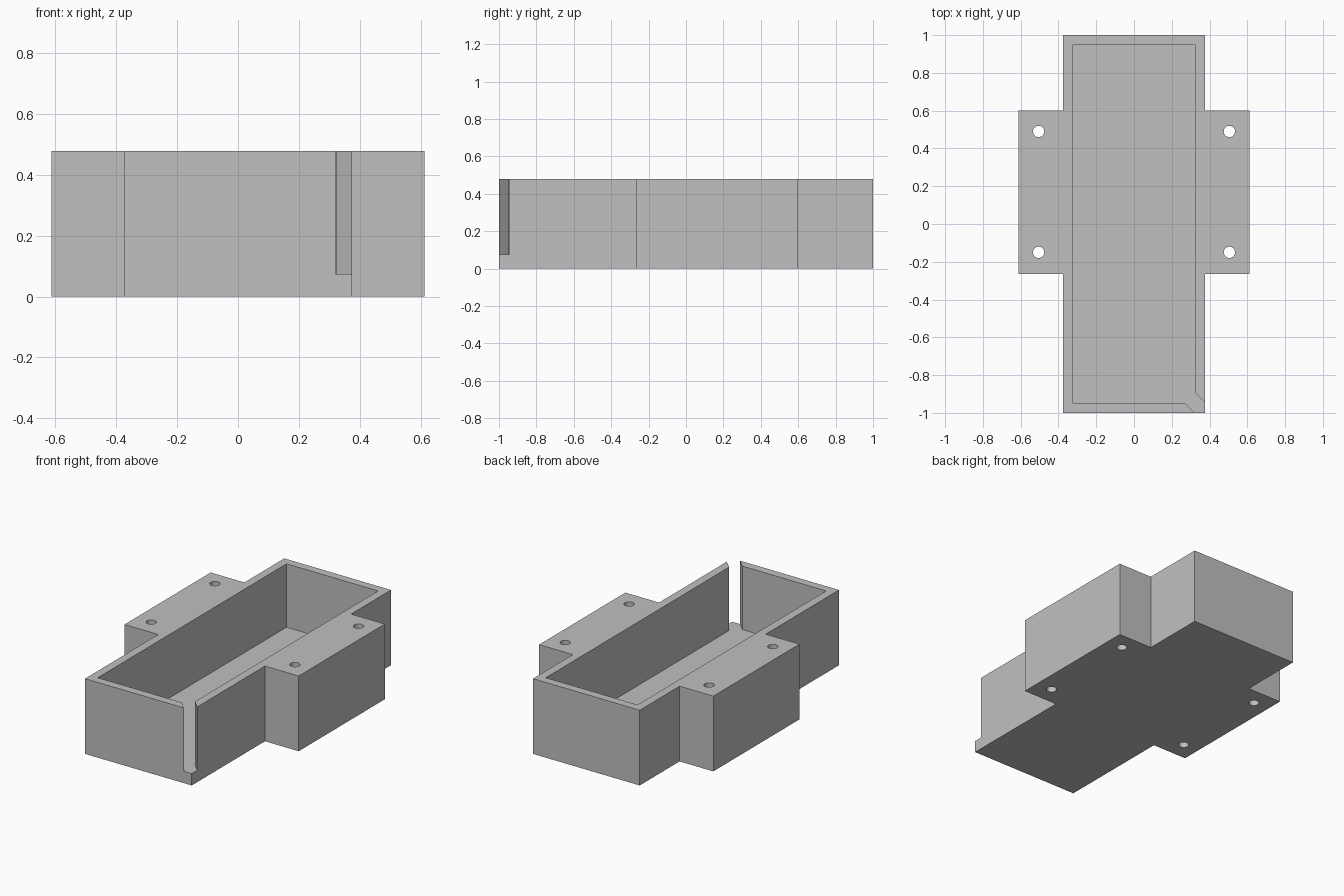
import bpy, bmesh

HEIGHT, FLOOR = 0.478, 0.075

default = bpy.data.objects.get("Cube")
if default:
    bpy.data.objects.remove(default, do_unlink=True)

grey = bpy.data.materials.new("light grey")
grey.use_nodes = True
grey.diffuse_color = (0.53, 0.53, 0.53, 1)
grey.node_tree.nodes["Principled BSDF"].inputs["Base Color"].default_value = (0.53, 0.53, 0.53, 1)


def extrude_outline(name, points, bottom, top):
    """Solid prism from a flat outline."""
    bm = bmesh.new()
    face = bm.faces.new([bm.verts.new((x, y, bottom)) for x, y in points])
    result = bmesh.ops.extrude_face_region(bm, geom=[face])
    raised = [g for g in result["geom"] if isinstance(g, bmesh.types.BMVert)]
    bmesh.ops.translate(bm, vec=(0, 0, top - bottom), verts=raised)
    bmesh.ops.recalc_face_normals(bm, faces=bm.faces)
    mesh = bpy.data.meshes.new(name)
    bm.to_mesh(mesh)
    bm.free()
    mesh.materials.append(grey)
    obj = bpy.data.objects.new(name, mesh)
    bpy.context.collection.objects.link(obj)
    return obj


def cut(target, cutter):
    """Subtract the cutter, then discard it."""
    cutter.hide_render = True
    mod = target.modifiers.new(cutter.name, 'BOOLEAN')
    mod.operation = 'DIFFERENCE'
    mod.solver = 'EXACT'
    mod.object = cutter
    bpy.ops.object.select_all(action='DESELECT')
    bpy.context.view_layer.objects.active = target
    target.select_set(True)
    bpy.ops.object.modifier_apply(modifier=mod.name)
    bpy.data.objects.remove(cutter, do_unlink=True)


# Cross-shaped body: long box with a mounting block on each side
right_half = [(0.375, -1), (0.375, -0.265), (0.612, -0.265),
              (0.612, 0.6), (0.375, 0.6), (0.375, 1)]
left_half = [(-x, y) for x, y in reversed(right_half)]
body = extrude_outline("tray_body", right_half + left_half, 0, HEIGHT)

# Open cavity, with a diagonal slot leaving through the front left corner
cavity = [(-0.322, 0.947), (-0.322, -0.947), (0.267, -0.947), (0.38, -1.06),
          (0.435, -1.005), (0.322, -0.892), (0.322, 0.947)]
cut(body, extrude_outline("cavity_cutter", cavity, FLOOR, HEIGHT + 0.1))

# Screw holes right through the mounting blocks
for x in (-0.505, 0.505):
    for y in (-0.15, 0.49):
        bpy.ops.mesh.primitive_cylinder_add(vertices=32, radius=0.03, depth=1,
                                            location=(x, y, HEIGHT / 2))
        hole = bpy.context.object
        hole.name = "screw_hole_cutter"
        hole.data.materials.append(grey)
        cut(body, hole)

bpy.ops.object.shade_smooth_by_angle()
